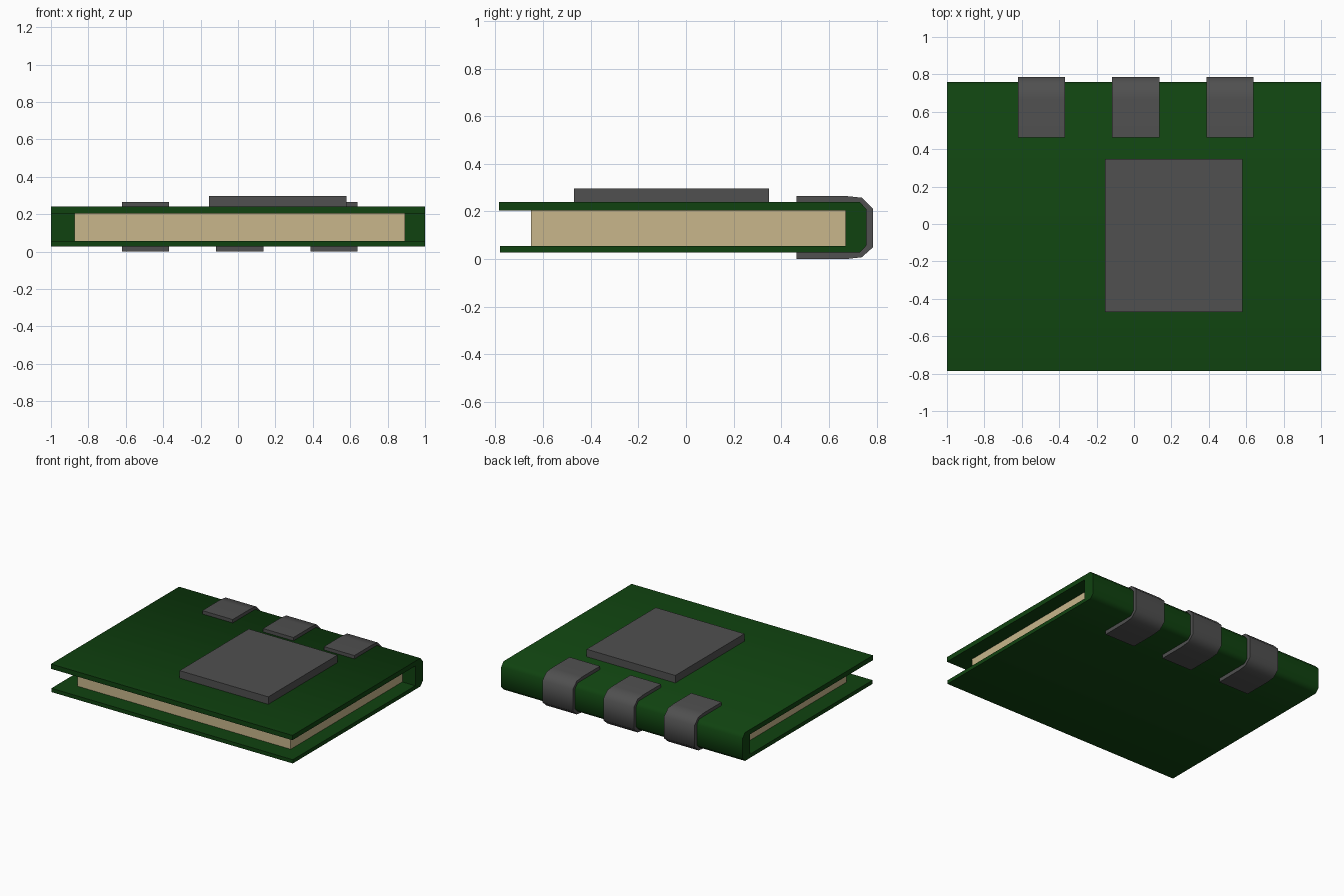
import bpy
import bmesh
import math

if "Cube" in bpy.data.objects:
    bpy.data.objects.remove(bpy.data.objects["Cube"])


def material(name, color):
    m = bpy.data.materials.new(name)
    m.diffuse_color = (*color, 1)
    m.use_nodes = True
    m.node_tree.nodes["Principled BSDF"].inputs["Base Color"].default_value = m.diffuse_color
    return m


def extrude_x(name, profile, x0, x1, mat=None, smooth=False):
    """Extrude a closed (y, z) profile along x."""
    bm = bmesh.new()
    face = bm.faces.new([bm.verts.new((x0, y, z)) for y, z in profile])
    ext = bmesh.ops.extrude_face_region(bm, geom=[face])
    moved = [v for v in ext["geom"] if isinstance(v, bmesh.types.BMVert)]
    bmesh.ops.translate(bm, verts=moved, vec=(x1 - x0, 0, 0))
    bmesh.ops.recalc_face_normals(bm, faces=bm.faces)
    mesh = bpy.data.meshes.new(name)
    bm.to_mesh(mesh)
    bm.free()
    ob = bpy.data.objects.new(name, mesh)
    bpy.context.collection.objects.link(ob)
    if mat:
        mesh.materials.append(mat)
    if smooth:
        bpy.ops.object.select_all(action='DESELECT')
        ob.select_set(True)
        bpy.context.view_layer.objects.active = ob
        bpy.ops.object.shade_smooth_by_angle(angle=math.radians(50))
    return ob


def rect(y0, y1, z0, z1):
    return [(y0, z0), (y1, z0), (y1, z1), (y0, z1)]


green = material("cover_green", (0.005, 0.055, 0.005))
paper = material("paper", (0.58, 0.47, 0.26))
grey = material("dark_metal", (0.08, 0.08, 0.08))

# Cover: two boards joined by a chamfered spine
spine_outer = [(0.73, 0.028), (0.758, 0.058), (0.758, 0.208), (0.73, 0.24)]
cover = [(-0.78, 0.028)] + spine_outer + [
    (-0.785, 0.24), (-0.785, 0.204), (0.67, 0.204), (0.67, 0.056), (-0.78, 0.056)]
extrude_x("cover", cover, -1, 1, green, smooth=True)

# Page block
extrude_x("pages", rect(-0.65, 0.67, 0.056, 0.204), -0.873, 0.892, paper)

# Straps wrapped around the spine
strap = [(0.463, 0.0), (0.67, 0.0), (0.738, 0.008), (0.785, 0.05), (0.785, 0.212),
         (0.738, 0.258), (0.67, 0.265), (0.463, 0.265), (0.463, 0.24)]
strap += spine_outer[::-1] + [(0.463, 0.028)]
for i, x in enumerate((-0.62, -0.117, 0.388)):
    extrude_x(f"spine_strap_{i + 1}", strap, x, x + 0.252, grey, smooth=True)

# Raised plate on the front board
extrude_x("cover_plate", rect(-0.47, 0.348, 0.24, 0.296), -0.155, 0.58, grey)
